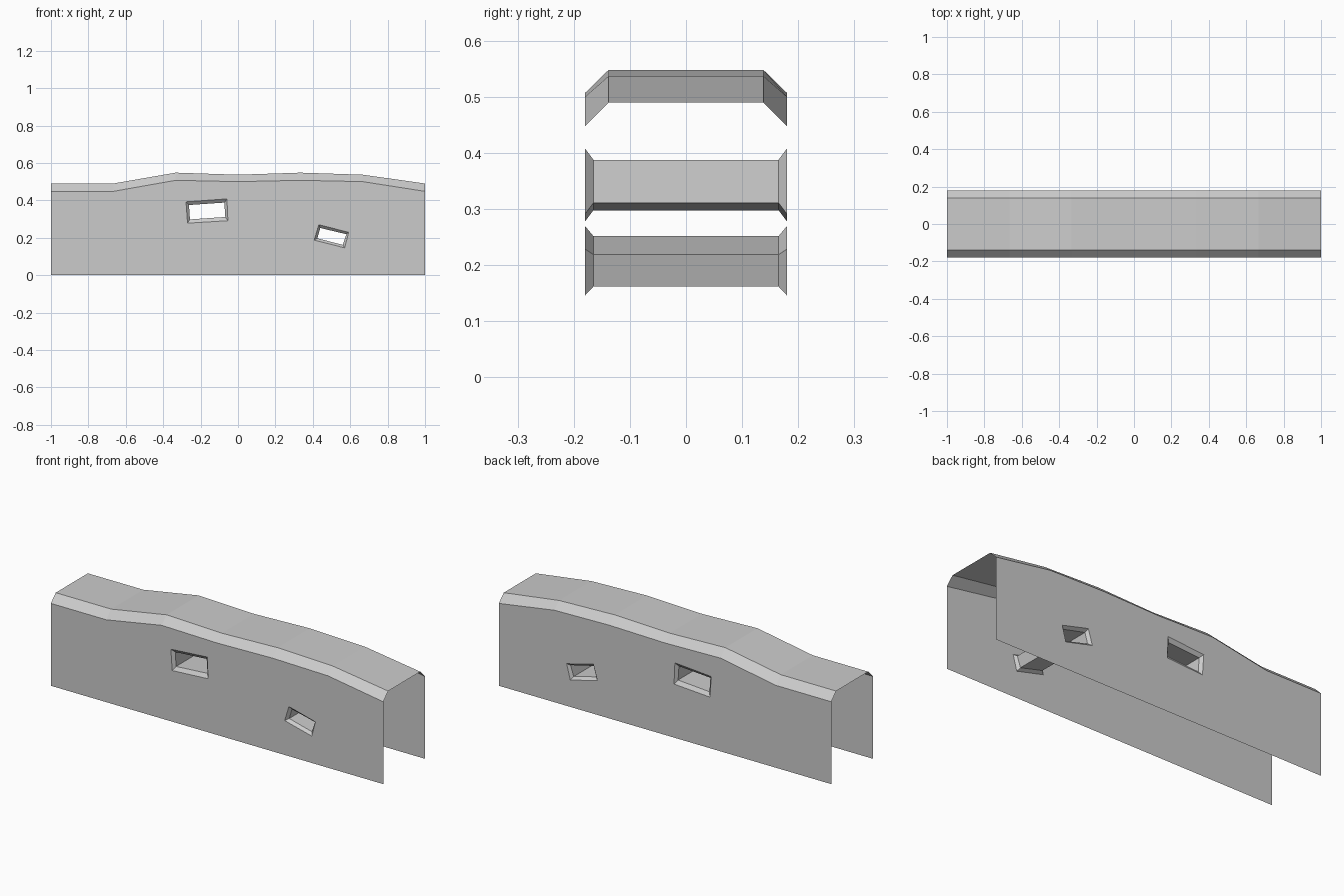
import bpy
import bmesh

cube = bpy.data.objects.get("Cube")
if cube:
    bpy.data.objects.remove(cube, do_unlink=True)

# One plain stone grey
stone = bpy.data.materials.new("stone_grey")
stone.use_nodes = True
colour = (0.6, 0.6, 0.6, 1)
stone.diffuse_color = colour
stone.node_tree.nodes["Principled BSDF"].inputs["Base Color"].default_value = colour

HALF = 0.18      # half thickness of the wall
LIP = 0.165      # depth where the window chamfer ends

# Wavy ridge line: evenly spaced heights of the flat top and of the wall edge
top_z = [0.49, 0.49, 0.548, 0.537, 0.548, 0.537, 0.49]
edge_z = [0.448, 0.448, 0.507, 0.50, 0.507, 0.50, 0.448]
xs = [-1 + i / 3 for i in range(len(top_z))]

# Windows: (outer corners, inner corners) in x, z
windows = [
    ([(-0.278, 0.392), (-0.059, 0.408), (-0.054, 0.291), (-0.27, 0.278)],
     [(-0.262, 0.375), (-0.073, 0.388), (-0.068, 0.311), (-0.257, 0.298)]),
    ([(0.432, 0.27), (0.592, 0.229), (0.57, 0.146), (0.407, 0.187)],
     [(0.44, 0.252), (0.579, 0.219), (0.56, 0.162), (0.424, 0.197)]),
]

bm = bmesh.new()


def row(points, y):
    return [bm.verts.new((x, y, z)) for x, z in points]


def bridge(a, b, closed=False):
    """Join two matching rows of vertices with quads."""
    n = len(a)
    for i in range(n if closed else n - 1):
        j = (i + 1) % n
        bm.faces.new((a[i], a[j], b[j], b[i]))


def loop_edges(loop):
    pairs = zip(loop, loop[1:] + loop[:1])
    return [bm.edges.get(p) or bm.edges.new(p) for p in pairs]


# Chamfered top running the length of the wall
edges = {s: row(zip(xs, edge_z), s * HALF) for s in (-1, 1)}
ridges = {s: row(zip(xs, top_z), s * 0.138) for s in (-1, 1)}
bridge(edges[-1], ridges[-1])
bridge(ridges[-1], ridges[1])
bridge(ridges[1], edges[1])

# Window tunnels through the wall, with chamfered rims
rims = {-1: [], 1: []}
for outer, inner in windows:
    rings = [row(outer, -HALF), row(inner, -LIP), row(inner, LIP), row(outer, HALF)]
    for a, b in zip(rings, rings[1:]):
        bridge(a, b, closed=True)
    rims[-1].append(rings[0])
    rims[1].append(rings[-1])

# Front and back faces, filled around the window openings
for s in (-1, 1):
    base = row([(1, 0), (-1, 0)], s * HALF)
    outline = loop_edges(edges[s] + base)
    for rim in rims[s]:
        outline += loop_edges(rim)
    fill = bmesh.ops.triangle_fill(bm, use_beauty=True, use_dissolve=False,
                                   edges=outline, normal=(0, s, 0))

# Face everything outwards
bmesh.ops.recalc_face_normals(bm, faces=bm.faces[:])
bm.faces.ensure_lookup_table()
roof = max(bm.faces, key=lambda f: abs(f.normal.z) * (f.calc_center_median().z > 0.47))
if roof.normal.z < 0:
    bmesh.ops.reverse_faces(bm, faces=bm.faces[:])

mesh = bpy.data.meshes.new("wall_shell")
bm.to_mesh(mesh)
bm.free()
mesh.materials.append(stone)
wall = bpy.data.objects.new("wall_shell", mesh)
bpy.context.collection.objects.link(wall)
